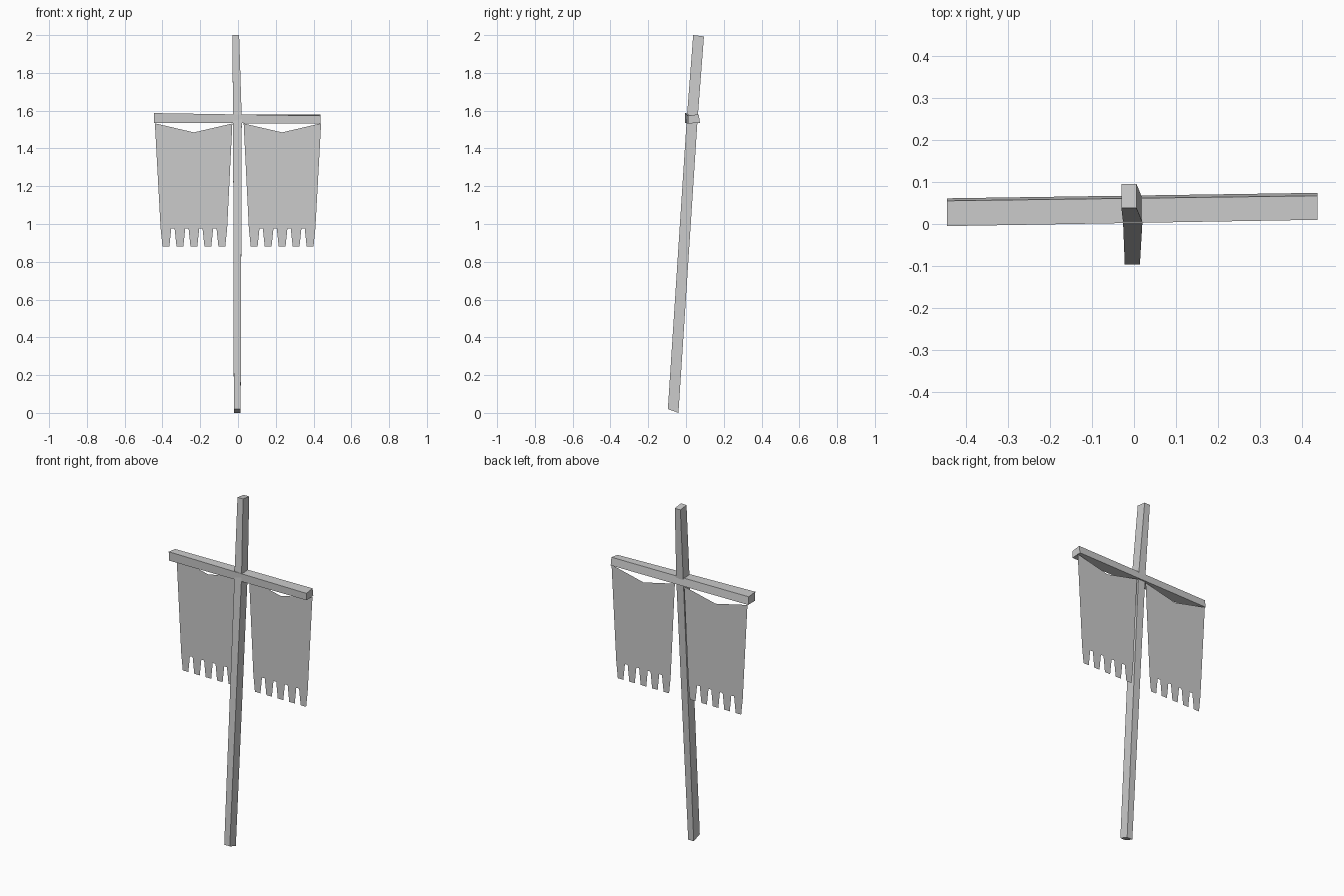
import bpy, bmesh

cube = bpy.data.objects.get("Cube")
if cube:
    bpy.data.objects.remove(cube, do_unlink=True)

GREY = (0.6, 0.6, 0.6, 1)
grey = bpy.data.materials.new("plain grey")
grey.use_nodes = True
grey.diffuse_color = GREY
grey.node_tree.nodes["Principled BSDF"].inputs["Base Color"].default_value = GREY


def finish(name, bm):
    mesh = bpy.data.meshes.new(name)
    bm.to_mesh(mesh)
    bm.free()
    mesh.materials.append(grey)
    obj = bpy.data.objects.new(name, mesh)
    bpy.context.collection.objects.link(obj)
    return obj


def beam(name, rings):
    """Four-sided timber lofted through rings of four corners, capped at both ends."""
    bm = bmesh.new()
    loops = [[bm.verts.new(p) for p in ring] for ring in rings]
    for a, b in zip(loops, loops[1:]):
        for i in range(4):
            j = (i + 1) % 4
            bm.faces.new((a[i], a[j], b[j], b[i]))
    bm.faces.new(loops[0])
    bm.faces.new(loops[-1])
    bmesh.ops.recalc_face_normals(bm, faces=bm.faces)
    return finish(name, bm)


def pole_ring(x0, x1, y0, y1, z_front, z_back):
    return [(x0, y0, z_front), (x1, y0, z_front), (x1, y1, z_back), (x0, y1, z_back)]


# Leaning pole, slightly bent where the crossbar meets it
beam("pole", [
    pole_ring(-0.022, 0.014, -0.096, -0.04, 0.02, 0.0),
    pole_ring(-0.026, 0.02, 0.004, 0.061, 1.555, 1.55),
    pole_ring(-0.03, 0.006, 0.038, 0.095, 2.0, 1.993),
])

# Crossbar, turned and twisted a little
beam("crossbar", [
    [(-0.445, y, z) for y, z in ((-0.004, 1.535), (0.061, 1.535), (0.055, 1.58), (-0.005, 1.587))],
    [(0.436, y, z) for y, z in ((0.012, 1.532), (0.074, 1.536), (0.067, 1.581), (0.01, 1.573))],
])


# Hanging cloths with a sagging top edge and a row of tapered tabs
def cloth(name, side):
    mid, tabs, pitch = 0.2335, 5, 0.074
    tip_z, notch_z = 0.88, 0.975
    outline = [(0.03, 1.532), (mid, 1.485), (0.44, 1.533)]
    for i in reversed(range(tabs)):
        c = mid + (i - (tabs - 1) / 2) * pitch
        outline += [(c + 0.028, notch_z), (c + 0.018, tip_z),
                    (c - 0.018, tip_z), (c - 0.028, notch_z)]
    bm = bmesh.new()
    face = bm.faces.new([bm.verts.new((side * x, 0.06, z)) for x, z in outline])
    face.normal_update()
    if face.normal.y > 0:
        face.normal_flip()
    bmesh.ops.triangulate(bm, faces=[face])
    return finish(name, bm)


cloth("left_cloth", 1)
cloth("right_cloth", -1)
